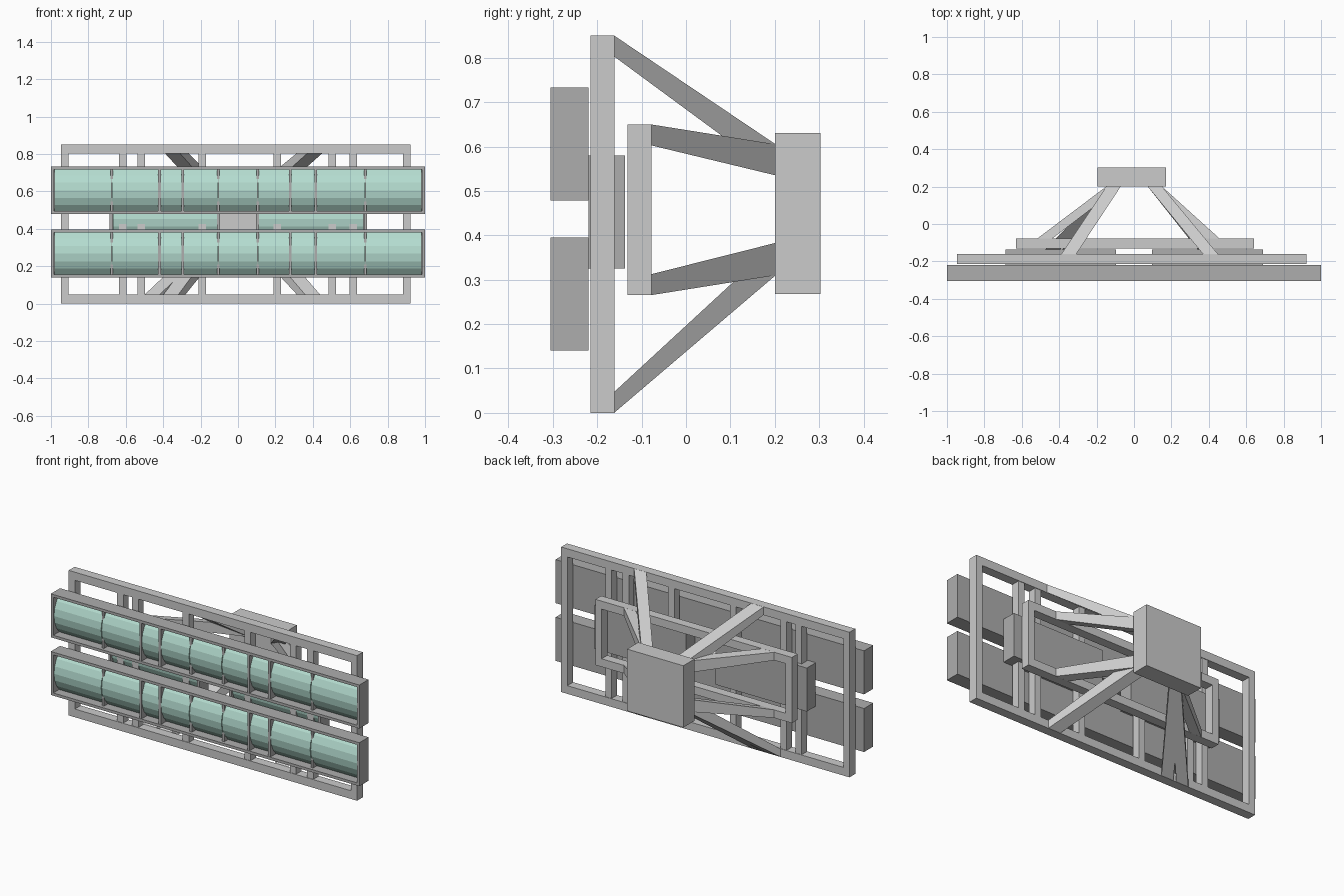
import bpy, bmesh, math

if "Cube" in bpy.data.objects:
    bpy.data.objects.remove(bpy.data.objects["Cube"])


def material(name, color):
    m = bpy.data.materials.new(name)
    m.diffuse_color = color
    m.use_nodes = True
    m.node_tree.nodes["Principled BSDF"].inputs["Base Color"].default_value = m.diffuse_color
    return m


GLASS = material("green_glass", (0.46, 0.72, 0.63, 1))
DARK = material("dark_grey", (0.42, 0.42, 0.42, 1))


def finish(name, bm, mat=None):
    bmesh.ops.recalc_face_normals(bm, faces=bm.faces)
    me = bpy.data.meshes.new(name)
    bm.to_mesh(me)
    bm.free()
    ob = bpy.data.objects.new(name, me)
    bpy.context.collection.objects.link(ob)
    if mat:
        me.materials.append(mat)
    return ob


def loft(bm, a, b):
    """Closed solid between two matching outlines."""
    va = [bm.verts.new(p) for p in a]
    vb = [bm.verts.new(p) for p in b]
    n = len(a)
    bm.faces.new(va)
    bm.faces.new(vb)
    for i in range(n):
        j = (i + 1) % n
        bm.faces.new((va[i], va[j], vb[j], vb[i]))


def rect(x0, x1, z0, z1, y):
    return [(x0, y, z0), (x1, y, z0), (x1, y, z1), (x0, y, z1)]


def box(bm, x0, x1, y0, y1, z0, z1):
    loft(bm, rect(x0, x1, z0, z1, y0), rect(x0, x1, z0, z1, y1))


def ring(bm, x0, x1, y0, y1, z0, z1, tx, tz):
    """Rectangular frame of four mitred bars."""
    v = [[bm.verts.new(p) for p in rect(x0 + dx, x1 - dx, z0 + dz, z1 - dz, y)]
         for dx, dz, y in ((0, 0, y0), (tx, tz, y0), (tx, tz, y1), (0, 0, y1))]
    for k in range(4):
        a, b = v[k], v[(k + 1) % 4]
        for i in range(4):
            j = (i + 1) % 4
            bm.faces.new((a[i], a[j], b[j], b[i]))


def panel(name, x0, x1, z0, z1, y0, y1, ribs=(), full=()):
    t = 0.016
    # housing: rim, back plate and cell dividers
    bm = bmesh.new()
    ring(bm, x0, x1, y0, y1, z0, z1, t, t)
    box(bm, x0 + t, x1 - t, y1 - 0.012, y1, z0 + t, z1 - t)
    for x in ribs:
        w = 0.007
        front = y0 + (0.002 if x in full else 0.018)
        box(bm, x - w, x + w, front, y1 - 0.012, z0 + t, z1 - t)
    finish(name + "_housing", bm, DARK)
    # bulging glass cells with a faceted arc section
    h, s = (z1 - z0) / 2 - t, 0.05
    r = (h * h + s * s) / (2 * s)
    half = math.asin(h / r)
    zc, yc = (z0 + z1) / 2, y0 + 0.004 + r
    arc = [(yc - r * math.cos(a), zc + r * math.sin(a))
           for a in (half * (i / 3 - 1) for i in range(7))]
    arc += [(y1 - 0.014, z1 - t), (y1 - 0.014, z0 + t)]
    bm = bmesh.new()
    edges = [x0 + t, *ribs, x1 - t]
    for a, b in zip(edges, edges[1:]):
        loft(bm, [(a + 0.002, y, z) for y, z in arc],
             [(b - 0.002, y, z) for y, z in arc])
    finish(name + "_glass", bm, GLASS)


# long front panels
RIBS = (-0.675, -0.42, -0.295, -0.105, 0.105, 0.28, 0.415, 0.68)
FULL = (-0.42, -0.295, 0.28, 0.415)
panel("lower_panel", -1, 1, 0.14, 0.395, -0.305, -0.22, RIBS, FULL)
panel("upper_panel", -1, 1, 0.478, 0.733, -0.305, -0.22, RIBS, FULL)

# short middle panels behind them
panel("middle_panel_left", -0.687, -0.095, 0.325, 0.58, -0.22, -0.137)
panel("middle_panel_right", 0.095, 0.69, 0.325, 0.58, -0.22, -0.137)

# large frame with upright bars
bm = bmesh.new()
ring(bm, -0.947, 0.922, -0.215, -0.161, 0, 0.85, 0.04, 0.048)
for x in (-0.615, -0.518, -0.19, 0.21, 0.505, 0.617):
    box(bm, x - 0.02, x + 0.02, -0.212, -0.164, 0.04, 0.81)
finish("large_frame", bm)

# small frame
bm = bmesh.new()
ring(bm, -0.632, 0.642, -0.132, -0.078, 0.265, 0.65, 0.04, 0.047)
finish("small_frame", bm)

# mounting block
bm = bmesh.new()
box(bm, -0.195, 0.17, 0.2, 0.303, 0.268, 0.63)
finish("mounting_block", bm)


def strut(name, x, y, z0, z1, upper):
    bx = 0.11 if x > 0 else -0.108
    b0, b1 = (0.535, 0.605) if upper else (0.31, 0.383)
    bm = bmesh.new()
    loft(bm, rect(x - 0.04, x + 0.04, z0, z1, y),
         rect(bx - 0.038, bx + 0.038, b0, b1, 0.202))
    finish(name, bm)


# struts from the block to the large frame
for x in (-0.35, 0.41):
    strut("large_frame_upper_strut", x, -0.162, 0.803, 0.85, True)
for x in (-0.46, -0.36, 0.40):
    strut("large_frame_lower_strut", x, -0.162, 0, 0.047, False)

# struts from the block to the small frame
for x in (-0.48, 0.42):
    strut("small_frame_upper_strut", x, -0.08, 0.603, 0.65, True)
    strut("small_frame_lower_strut", x, -0.08, 0.265, 0.312, False)
